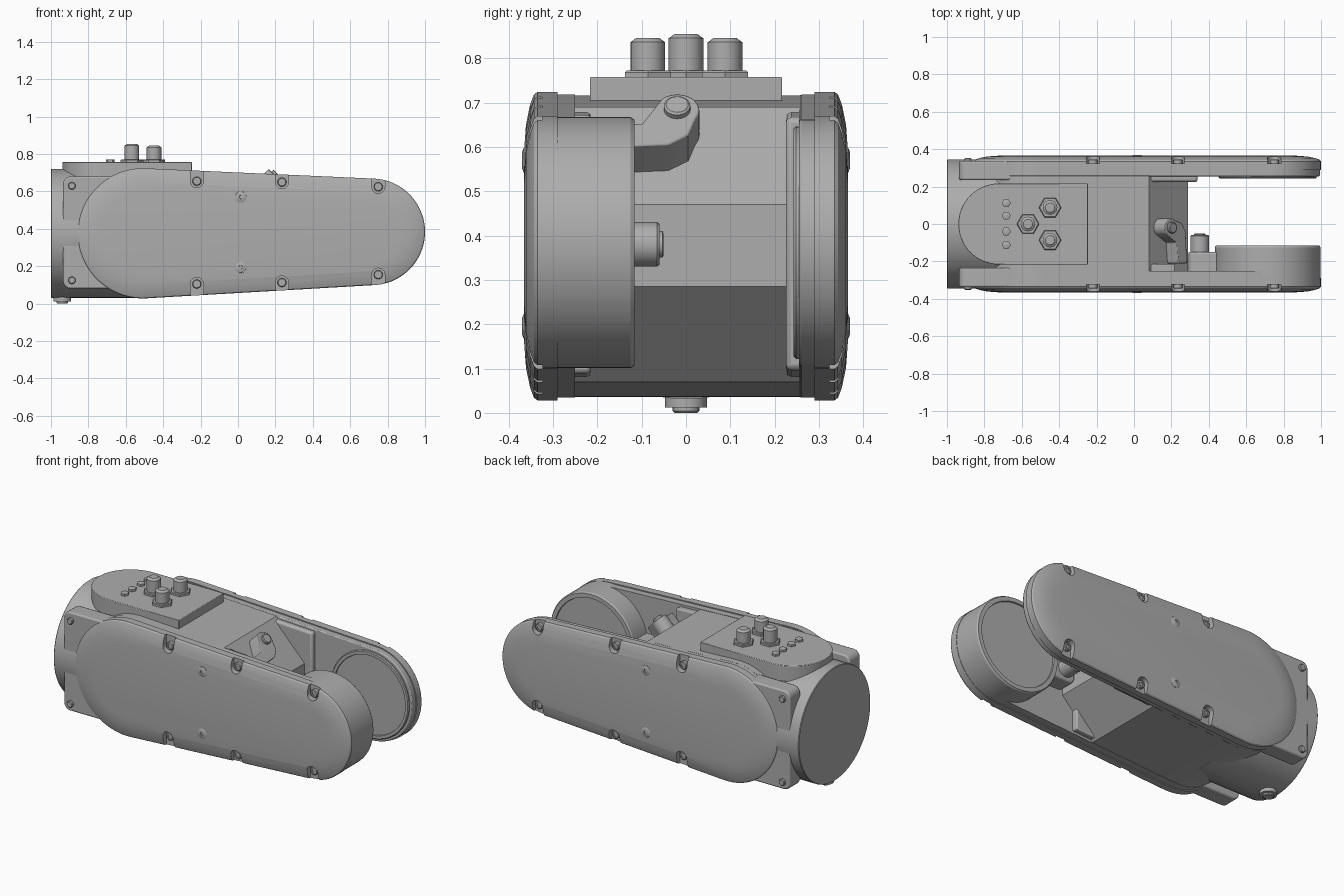
import bpy, bmesh, math
from mathutils import Vector, Matrix

if "Cube" in bpy.data.objects:
    bpy.data.objects.remove(bpy.data.objects["Cube"])

grey = bpy.data.materials.new("casing grey")
grey.use_nodes = True
grey.diffuse_color = (0.42, 0.42, 0.42, 1)
grey.node_tree.nodes["Principled BSDF"].inputs["Base Color"].default_value = grey.diffuse_color


def stack(name, loops, bevel=0):
    """Bridge closed loops of equal length and cap both ends."""
    bm = bmesh.new()
    rows = [[bm.verts.new(p) for p in loop] for loop in loops]
    n = len(rows[0])
    for a, b in zip(rows, rows[1:]):
        for i in range(n):
            j = (i + 1) % n
            bm.faces.new((a[i], a[j], b[j], b[i]))
    bm.faces.new(rows[0])
    bm.faces.new(rows[-1])
    bmesh.ops.recalc_face_normals(bm, faces=bm.faces)
    mesh = bpy.data.meshes.new(name)
    bm.to_mesh(mesh)
    bm.free()
    ob = bpy.data.objects.new(name, mesh)
    bpy.context.collection.objects.link(ob)
    mesh.materials.append(grey)
    if bevel:
        mod = ob.modifiers.new("soft edge", "BEVEL")
        mod.width, mod.segments, mod.limit_method = bevel, 2, "ANGLE"
        mod.angle_limit = math.radians(40)
    smooth(ob)
    return ob


def smooth(ob):
    bpy.ops.object.select_all(action="DESELECT")
    ob.select_set(True)
    bpy.context.view_layer.objects.active = ob
    bpy.ops.object.shade_smooth_by_angle(angle=math.radians(32))


def lathe(name, centre, axis, profile, sides=32):
    """Stack rings of (radius, distance along axis)."""
    turn = Vector(axis).to_track_quat("Z", "Y").to_matrix()
    ring = [Vector((math.cos(t), math.sin(t), 0))
            for t in (2 * math.pi * i / sides for i in range(sides))]
    return stack(name, [[Vector(centre) + turn @ (p * r + Vector((0, 0, h))) for p in ring]
                        for r, h in profile])


# Tapered outline shared by body, arms and covers
BIG, R1 = Vector((-0.51, 0.376)), 0.348
SMALL, R2 = Vector((0.715, 0.384)), 0.285
TILT = math.acos((R1 - R2) / (SMALL.x - BIG.x))


def arc(c, r, start, end, n):
    return [(c[0] + r * math.cos(start + (end - start) * i / n),
             c[1] + r * math.sin(start + (end - start) * i / n)) for i in range(n + 1)]


def outline(inset=0, cut=None, nose=()):
    back = arc(BIG, R1 - inset, TILT, 2 * math.pi - TILT, 40)
    front = arc(SMALL, R2 - inset, -TILT, TILT, 36)
    if cut is None:
        return back + front
    ends = []
    for p, q in ((back[-1], front[0]), (back[0], front[-1])):
        f = (cut - p[0]) / (q[0] - p[0])
        ends.append((cut, p[1] + f * (q[1] - p[1])))
    return back + [ends[0], *nose, ends[1]]


def xz_prism(name, pts, y0, y1, bevel=0):
    return stack(name, [[(x, y, z) for x, z in pts] for y in (y0, y1)], bevel)


def rounded_rect(x0, x1, z0, z1, r):
    h = math.pi / 2
    corners = [(x1 - r, z1 - r), (x0 + r, z1 - r), (x0 + r, z0 + r), (x1 - r, z0 + r)]
    return [p for i, c in enumerate(corners) for p in arc(c, r, i * h, (i + 1) * h, 5)]


# Central body with wedge nose, and the round joint at the back
xz_prism("central_body", outline(0.008, 0.08, [(0.29, 0.285), (0.29, 0.47)]), -0.28, 0.28)
lathe("rear_joint", (-1, 0, 0.376), (1, 0, 0), [(0.342, 0), (0.345, 0.004), (0.345, 0.5)], 64)

# Inner walls of the two fork arms
xz_prism("left_arm", outline(0.006), 0.255, 0.31, 0.006)
xz_prism("left_arm_root", outline(0.02, 0.34), 0.225, 0.27, 0.012)
xz_prism("right_arm", outline(0.006), -0.31, -0.25)
xz_prism("right_arm_root", outline(0.02, 0.22), -0.27, -0.215, 0.008)

# Deep joint drum on the right arm and shallow joint ring on the left arm
lathe("right_drum", (SMALL.x, -0.31, SMALL.y), (0, 1, 0),
      [(0.283, 0), (0.283, 0.185), (0.277, 0.194), (0.252, 0.194), (0.25, 0.186)], 64)
lathe("left_ring", (SMALL.x, 0.3, SMALL.y), (0, -1, 0),
      [(0.262, 0), (0.262, 0.052), (0.257, 0.057), (0.24, 0.057), (0.238, 0.05)], 64)

SCREWS = [(x, z, s) for x, top, low in
          ((-0.22, 0.655, 0.105), (0.235, 0.65, 0.113), (0.75, 0.625, 0.155))
          for z, s in ((top, 1), (low, -1))]

for word, side in (("left", 1), ("right", -1)):
    # Domed side cover with open screw pockets
    layers = [(0, 0.29), (0, 0.335), (0.006, 0.343), (0.03, 0.352), (0.075, 0.361), (0.13, 0.365)]
    cover = stack(word + "_cover", [[(x, side * y, z) for x, z in outline(i)] for i, y in layers])
    for x, z, s in SCREWS:
        slot = [(px, z - s * (pz - z)) for px, pz in arc((x, z), 0.035, 0, math.pi, 12)]
        slot += [(x - 0.035, z + s * 0.12), (x + 0.035, z + s * 0.12)]
        cutter = xz_prism("slot_cutter", slot, side * 0.324, side * 0.42)
        mod = cover.modifiers.new("slot", "BOOLEAN")
        mod.operation, mod.solver, mod.object = "DIFFERENCE", "EXACT", cutter
        bpy.context.view_layer.objects.active = cover
        bpy.ops.object.modifier_apply(modifier=mod.name)
        bpy.data.objects.remove(cutter)
        lathe(word + "_cover_screw", (x, side * 0.315, z), (0, side, 0),
              [(0.024, 0), (0.024, 0.026), (0.02, 0.03), (0.012, 0.03), (0.012, 0.024)], 16)
    smooth(cover)
    # Small raised studs on the cover
    for z in (0.57, 0.195):
        lathe(word + "_stud", (0.015, side * 0.36, z), (0, side, 0),
              [(0.032, 0), (0.03, 0.005), (0.018, 0.01), (0.01, 0.01), (0.009, 0.006)], 20)
    # Mounting flange and its bolts
    xz_prism(word + "_flange", rounded_rect(-0.935, -0.5, 0.08, 0.68, 0.04),
             side * 0.235, side * 0.338, 0.008)
    for z in (0.63, 0.125):
        lathe(word + "_flange_bolt", (-0.888, side * 0.33, z), (0, side, 0),
              [(0.02, 0), (0.02, 0.018), (0.016, 0.022)], 16)

# Connector panel on top, rounded at the back
panel = arc((-0.722, 0), 0.217, math.pi / 2, 1.5 * math.pi, 28) + [(-0.247, -0.217), (-0.247, 0.217)]
stack("top_panel", [[(x, y, z) for x, y in panel] for z in (0.66, 0.757)], 0.003)
for x, y, top in ((-0.567, 0, 0.855), (-0.449, 0.088, 0.846), (-0.449, -0.086, 0.846)):
    lathe("connector_nut", (x, y, 0.75), (0, 0, 1), [(0.06, 0), (0.06, 0.018), (0.055, 0.022)], 6)
    lathe("connector", (x, y, 0.76), (0, 0, 1),
          [(0.039, 0), (0.039, top - 0.77), (0.025, top - 0.76)], 24)
for y in (0.112, 0.044, -0.04, -0.112):
    lathe("panel_screw", (-0.683, y, 0.75), (0, 0, 1), [(0.024, 0), (0.024, 0.02), (0.02, 0.022)], 6)

# Drain plug under the rear joint
lathe("bottom_plug", (-0.94, 0, 0), (0, 0, 1),
      [(0.026, 0), (0.03, 0.004), (0.03, 0.012), (0.047, 0.012), (0.047, 0.06)], 24)

# Cable guide: tilted lug with pin above the nose
lug = arc((0, 0), 0.05, -0.6, 2.3, 14) + [(-0.08, -0.045), (-0.19, -0.055), (-0.19, -0.12),
                                         (-0.02, -0.11), (0.025, -0.08)]
d = math.sqrt(0.5)
tip = Vector((0.205, -0.02, 0.69))
stack("cable_lug", [[tip + Vector((-d * v - d * h, u, d * v - d * h)) for u, v in lug]
                    for h in (0.1, 0.008)], 0.004)
lathe("lug_pin", tip, (1, 0, 1), [(0.03, -0.02), (0.03, 0.004), (0.025, 0.008)], 20)

# Cable gland beside the drum
lathe("side_gland", (0.352, -0.27, 0.38), (0, 1, 0),
      [(0.05, 0), (0.05, 0.205), (0.046, 0.21), (0.03, 0.21), (0.03, 0.217), (0.025, 0.219)], 28)
xz_prism("gland_block", rounded_rect(0.29, 0.6, 0.31, 0.45, 0.03), -0.26, -0.15, 0.01)
